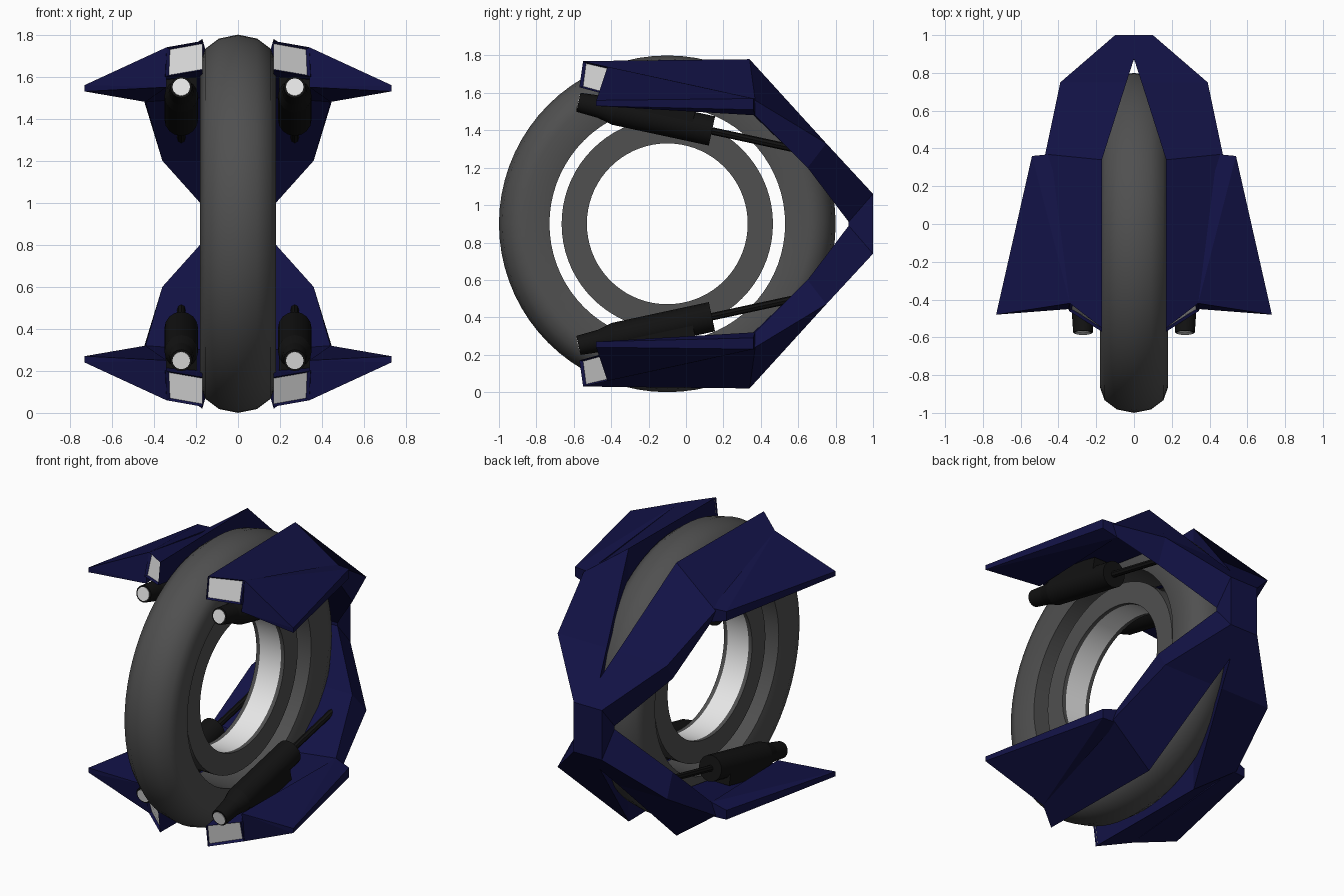
import bpy, bmesh, math
from mathutils import Vector, Matrix

cube = bpy.data.objects.get("Cube")
if cube:
    bpy.data.objects.remove(cube, do_unlink=True)


def material(name, color):
    m = bpy.data.materials.new(name)
    m.use_nodes = True
    m.diffuse_color = (*color, 1)
    m.node_tree.nodes["Principled BSDF"].inputs["Base Color"].default_value = (*color, 1)
    return m


blue = material("navy blue", (0.006, 0.006, 0.06))
grey = material("tyre grey", (0.08, 0.08, 0.08))
black = material("engine black", (0.006, 0.006, 0.006))
white = material("glow white", (0.85, 0.85, 0.85))

# Helper marking the wheel axis, about which the four arms are mirrored
center = bpy.data.objects.new("mirror_center", None)
center.location = (0, -0.1, 0.9)
center.hide_render = True
bpy.context.collection.objects.link(center)


def finish(bm, name, mats, smooth=None, mirrored=False):
    bmesh.ops.recalc_face_normals(bm, faces=bm.faces)
    mesh = bpy.data.meshes.new(name)
    bm.to_mesh(mesh)
    bm.free()
    for m in mats:
        mesh.materials.append(m)
    ob = bpy.data.objects.new(name, mesh)
    bpy.context.collection.objects.link(ob)
    if smooth:
        bpy.ops.object.select_all(action='DESELECT')
        ob.select_set(True)
        bpy.context.view_layer.objects.active = ob
        bpy.ops.object.shade_smooth_by_angle(angle=math.radians(smooth))
    if mirrored:
        mod = ob.modifiers.new("Mirror", 'MIRROR')
        mod.mirror_object = center
        mod.use_axis = (True, False, True)
        mod.use_mirror_merge = False
    return ob


def wheel_ring(name, profile, mats, white_edge=None, steps=72):
    """Turn a closed (x, radius) profile around the wheel axis."""
    bm = bmesh.new()
    rings = []
    for i in range(steps):
        a = 2 * math.pi * i / steps
        rings.append([bm.verts.new((x, -0.1 + r * math.cos(a), 0.9 + r * math.sin(a)))
                      for x, r in profile])
    n = len(profile)
    for i in range(steps):
        p, q = rings[i], rings[(i + 1) % steps]
        for j in range(n):
            k = (j + 1) % n
            f = bm.faces.new((p[j], p[k], q[k], q[j]))
            f.material_index = int(j == white_edge)
    return finish(bm, name, mats, smooth=35)


# Tyre: rounded tread with flat side walls
tread = [(0.18 * math.cos(math.radians(a)), 0.765 + 0.135 * math.sin(math.radians(a)))
         for a in range(0, 181, 30)]
wheel_ring("tyre", [(0.15, 0.63)] + tread + [(-0.15, 0.63)], [grey])

# Hub with a white liner in its bore
wheel_ring("hub", [(0.1, 0.565), (-0.1, 0.565), (-0.1, 0.43), (-0.075, 0.43),
                   (0.075, 0.43), (0.1, 0.43)], [grey, white], white_edge=3)

# Swept arm: sections run inner top, outer top, outer bottom, inner bottom
sections = [
    [(.17, -.55, 1.77), (.34, -.42, 1.74), (.345, -.46, 1.60), (.17, -.57, 1.63)],
    [(.17, .34, 1.78), (.47, .37, 1.56), (.44, .37, 1.48), (.17, .34, 1.50)],
    [(.04, .75, 1.33), (.39, .75, 1.33), (.36, .65, 1.20), (.10, .65, 1.20)],
    [(-.04, 1, 1.06), (.10, 1, 1.06), (.10, .87, .91), (0, .87, .91)],
    [(0, 1, .9), (.10, 1, .9), (.10, .87, .9), (0, .87, .9)],
]
bm = bmesh.new()
loops = [[bm.verts.new(p) for p in s] for s in sections]
for a, b in zip(loops, loops[1:]):
    for j in range(4):
        k = (j + 1) % 4
        bm.faces.new((a[j], a[k], b[k], b[j]))
bm.faces.new(loops[-1])
front = bm.faces.new(loops[0])
bmesh.ops.recalc_face_normals(bm, faces=bm.faces)
# White recessed lamp in the front end
bmesh.ops.inset_individual(bm, faces=[front], thickness=0.013, depth=-0.015)
front.material_index = 1
finish(bm, "arm", [blue, white], mirrored=True)

# Side fin
bm = bmesh.new()
for p in [(.34, -.42, 1.74), (.34, -.45, 1.55), (.73, -.48, 1.56), (.73, -.48, 1.53),
          (.54, .36, 1.57), (.54, .36, 1.51), (.44, .37, 1.57), (.44, .37, 1.48)]:
    bm.verts.new(p)
bmesh.ops.convex_hull(bm, input=bm.verts)
finish(bm, "side_fin", [blue], mirrored=True)

# Engine: barrel, collar and rod along one slanted axis
start = Vector((0.27, -0.575, 1.55))
axis = Vector((0, 1, -0.215)).normalized()
turn = axis.to_track_quat('Z', 'Y').to_matrix().to_4x4()


def add_cone(bm, d0, d1, r0, r1, segments=16):
    mid = start + axis * (d0 + d1) / 2
    bmesh.ops.create_cone(bm, cap_ends=True, segments=segments, radius1=r0, radius2=r1,
                          depth=d1 - d0, matrix=Matrix.Translation(mid) @ turn)


bm = bmesh.new()
add_cone(bm, 0, 0.12, 0.052, 0.06)
add_cone(bm, 0.12, 0.2, 0.06, 0.08)
add_cone(bm, 0.2, 0.73, 0.08, 0.08)
add_cone(bm, 0.73, 1.2, 0.02, 0.02, 8)
finish(bm, "engine", [black], smooth=30, mirrored=True)

# Glowing engine outlet
bm = bmesh.new()
add_cone(bm, -0.004, 0.004, 0.042, 0.042)
finish(bm, "engine_outlet", [white], mirrored=True)

# Block joining engine and arm
bm = bmesh.new()
bmesh.ops.create_cube(bm, size=1, matrix=Matrix.Translation(start + axis * 0.42 + Vector((0, 0, 0.045)))
                      @ turn @ Matrix.Diagonal((0.15, 0.12, 0.42, 1)))
finish(bm, "engine_mount", [black], mirrored=True)
